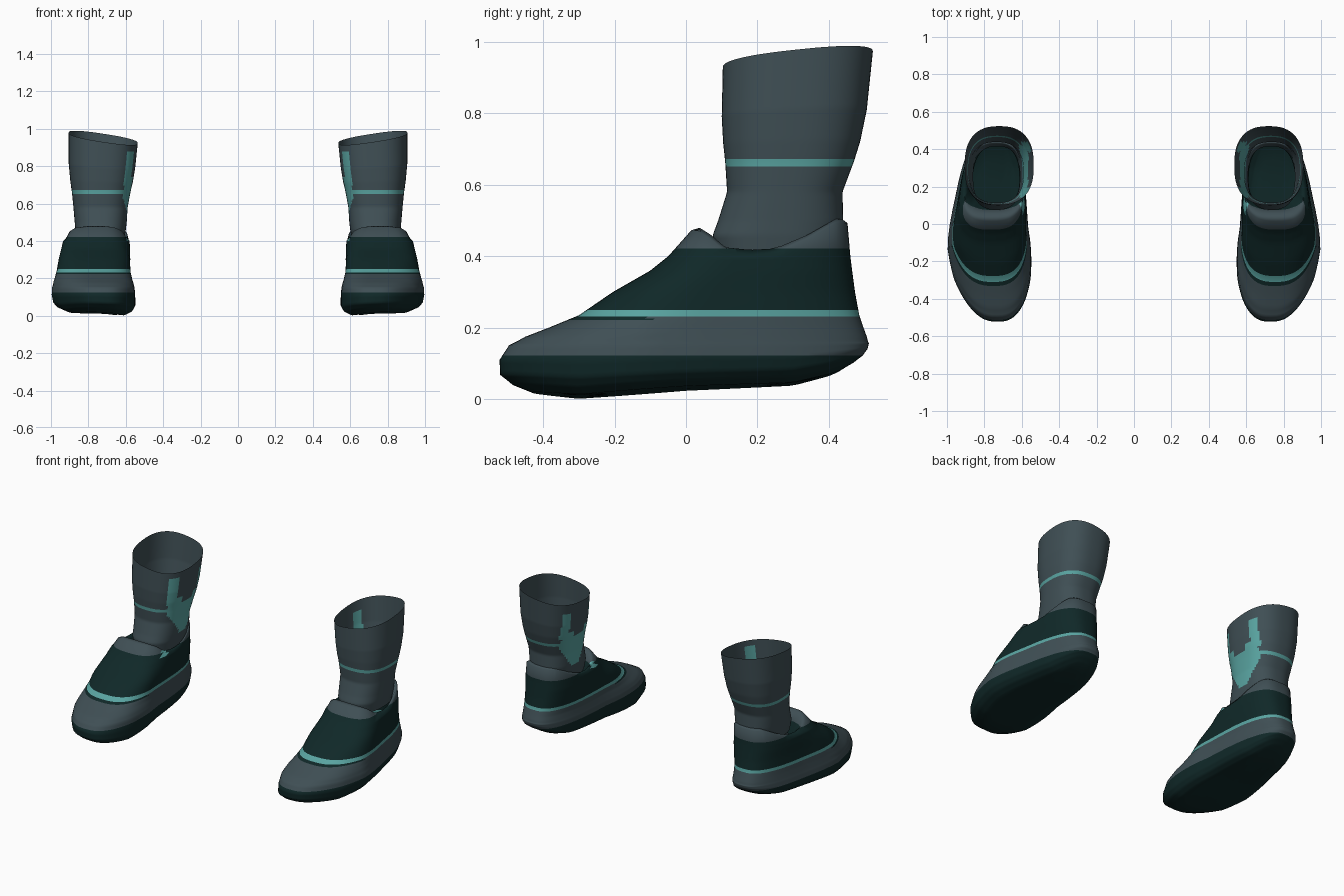
import bpy, bmesh, math

if "Cube" in bpy.data.objects:
    bpy.data.objects.remove(bpy.data.objects["Cube"])

N = 80  # points around each ring


def material(name, rgb):
    m = bpy.data.materials.new(name)
    m.diffuse_color = (*rgb, 1)
    m.use_nodes = True
    m.node_tree.nodes["Principled BSDF"].inputs["Base Color"].default_value = m.diffuse_color
    return m


MATS = [material("slate_grey", (0.050, 0.078, 0.090)),
        material("dark_green", (0.005, 0.021, 0.021)),
        material("teal", (0.100, 0.370, 0.355))]
GREY, DARK, TEAL = range(3)


def lerp_table(table, t):
    """Interpolate the rows of a table keyed by its first column."""
    if t <= table[0][0]:
        return table[0][1:]
    for a, b in zip(table, table[1:]):
        if t <= b[0]:
            f = (t - a[0]) / (b[0] - a[0])
            return [p + (q - p) * f for p, q in zip(a[1:], b[1:])]
    return table[-1][1:]


def spow(v, e):
    return math.copysign(abs(v) ** e, v)


def circle(e):
    for i in range(N):
        a = 2 * math.pi * i / N
        yield spow(math.cos(a), e), spow(math.sin(a), e)


def loft(name, rings, cuts, rule, cap=False):
    """Skin the rings, cut colour edges, colour faces by rule, mirror to a pair."""
    bm = bmesh.new()
    rows = [[bm.verts.new(p) for p in r] for r in rings]
    for a, b in zip(rows, rows[1:]):
        for i in range(N):
            j = (i + 1) % N
            bm.faces.new((a[i], a[j], b[j], b[i]))
    if cap:
        bm.faces.new(rows[0][::-1])
    for z in cuts:
        geom = bm.verts[:] + bm.edges[:] + bm.faces[:]
        bmesh.ops.bisect_plane(bm, geom=geom, plane_co=(0, 0, z), plane_no=(0, 0, 1))
    for f in bm.faces:
        f.material_index = rule(f.calc_center_median())
        f.smooth = True
    me = bpy.data.meshes.new(name)
    bm.to_mesh(me)
    bm.free()
    for m in MATS:
        me.materials.append(m)
    ob = bpy.data.objects.new(name, me)
    bpy.context.collection.objects.link(ob)
    mod = ob.modifiers.new("pair", 'MIRROR')
    mod.use_mirror_merge = False
    return ob


# --- Shoe: foot outline (y, inner x, outer x), sole lift and collar height
OUTLINE = [(-.52, .54, .92), (-.42, .535, .95), (-.3, .535, .98), (-.12, .55, 1.0),
           (0, .568, .985), (.15, .575, .957), (.3, .58, .937), (.52, .59, .91)]
LIFT = [(-.52, .02), (-.3, 0), (0, .022), (.3, .035), (.4, .06), (.5, .10)]
COLLAR = [(.03, .485), (.07, .46), (.11, .425), (.18, .418), (.25, .422),
          (.34, .46), (.42, .505)]
# height, front y, back y, inner inset, outer inset
LEVELS = [(0, -.43, .43, .05, .07), (.02, -.485, .47, .015, .03),
          (.05, -.52, .495, 0, .008), (.10, -.522, .508, 0, 0),
          (.15, -.495, .512, .002, .004), (.175, -.45, .506, .006, .008),
          (.2, -.385, .497, .01, .012), (.235, -.30, .485, .01, .016),
          (.3, -.205, .473, .004, .02), (.36, -.10, .465, .002, .022),
          (.40, -.05, .46, .004, .025)]
# collar offset, front y, back y, inner inset, outer inset
LIPS = [(-.012, .015, .452, .008, .034), (0, .038, .436, .014, .045),
        (-.02, .068, .428, .022, .06), (-.08, .10, .415, .035, .08)]


def shoe_ring(yf, yb, i_in, i_out, height, shrink=1.0):
    ring = []
    for c, s in circle(.74):
        y = (yf + yb) / 2 + (yb - yf) / 2 * s * shrink
        xi, xo = lerp_table(OUTLINE, y)
        xi, xo = xi + i_in, xo - i_out
        x = (xi + xo) / 2 + (xo - xi) / 2 * c * shrink
        ring.append((x, y, height(x, y)))
    return ring


def sole_height(z):
    def h(x, y):
        fade = max(0, 1 - z / .16)
        side = max(0, (x - .58) / .4) * .018
        return z + (lerp_table(LIFT, y)[0] + side) * fade
    return h


rings = [shoe_ring(*LEVELS[0][1:], sole_height(0), k) for k in (.05, .3, .55, .8)]
K = 4
for a, b in zip(LEVELS, LEVELS[1:]):
    for k in range(K):
        z, *p = [u + (v - u) * k / K for u, v in zip(a, b)]
        rings.append(shoe_ring(*p, sole_height(z)))
rings.append(shoe_ring(*LEVELS[-1][1:], sole_height(LEVELS[-1][0])))
for off, *p in LIPS:
    rings.append(shoe_ring(*p, lambda x, y: lerp_table(COLLAR, y)[0] + off))


def shoe_colour(c):
    if c.x < .61 and .08 < c.y < .115 and .405 < c.z < .43:
        return TEAL                        # small inner tab
    if c.z < .123 or .25 < c.z < .422:
        return DARK                        # sole and upper
    if .231 < c.z < .25:
        return TEAL                        # piping
    if .222 < c.z < .231 and c.y < -.1:
        return DARK                        # shadow line under toe piping
    return GREY


loft("shoe", rings, (.123, .222, .231, .25, .422), shoe_colour, cap=True)

# --- Sock shaft: height, front y, back y, inner x, outer x
SHAFT = [(.40, .085, .42, .61, .86), (.46, .075, .435, .60, .87),
         (.50, .09, .44, .595, .873), (.58, .115, .438, .59, .88),
         (.66, .11, .468, .575, .888), (.72, .104, .488, .562, .897),
         (.80, .10, .506, .55, .905), (.95, .103, .523, .536, .905)]
ROWS = 66
rings = []
for r in range(ROWS + 1):
    z0 = .40 + .55 * r / ROWS
    yf, yb, xi, xo = lerp_table(SHAFT, z0)
    ring = []
    for c, s in circle(.8):
        z = z0
        if z0 > .68:                       # slanted top opening
            rim = .951 + .028 * c + .022 * s
            z = .68 + (z0 - .68) * (rim - .68) / .27
        ring.append(((xi + xo) / 2 + (xo - xi) / 2 * c,
                     (yf + yb) / 2 + (yb - yf) / 2 * s, z))
    rings.append(ring)


def shaft_colour(c):
    if .652 < c.z < .672:
        return TEAL                        # ankle stripe
    if c.x < .68:                          # forked patch on the inner side
        d = abs(c.y - .285)
        if .49 < c.z < .74 and d < min(.135, .03 + .105 * (c.z - .49) / .15):
            if c.z < .70 or d > .05:
                return TEAL
        if .70 < c.z < .875 and (.14 < c.y < .20 or .385 < c.y < .44):
            return TEAL
    return GREY


loft("sock_shaft", rings, (.652, .672), shaft_colour)
